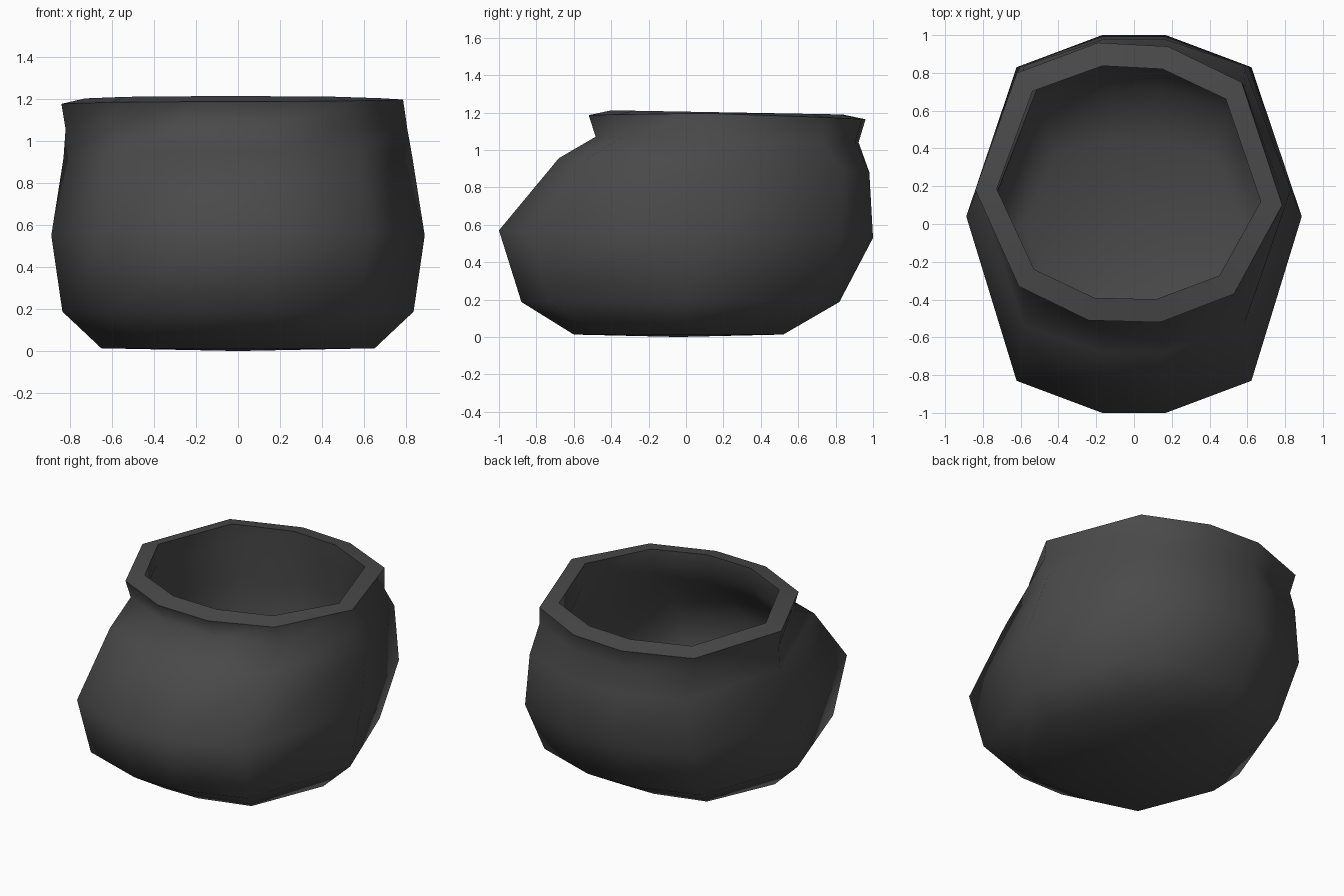
import bpy, bmesh

if "Cube" in bpy.data.objects:
    bpy.data.objects.remove(bpy.data.objects["Cube"], do_unlink=True)

# one dark grey material
mat = bpy.data.materials.new("dark grey")
mat.use_nodes = True
grey = (0.068, 0.068, 0.068, 1)
mat.diffuse_color = grey
bsdf = mat.node_tree.nodes["Principled BSDF"]
bsdf.inputs["Base Color"].default_value = grey
bsdf.inputs["Roughness"].default_value = 0.8

# ten-sided cross-section, counter-clockwise from the back right corner
BELLY = [(.19, 1), (-.19, 1), (-.70, .83), (-1, .04), (-.70, -.83),
         (-.19, -1), (.19, -1), (.70, -.83), (1, .04), (.70, .83)]
# slightly twisted opening
RIM = [(.18, .94), (-.19, .96), (-.62, .80), (-.84, .18), (-.61, -.33),
       (-.24, -.51), (.14, -.52), (.53, -.37), (.785, .10), (.57, .75)]


def section(half_x, front, back, z, tilt=0):
    """Belly section stretched between two depths and tilted along y."""
    mid, half = (front + back) / 2, (back - front) / 2
    return [(x * half_x, mid + y * half, z + tilt * (mid + y * half)) for x, y in BELLY]


def opening(scale_x, scale_y, z, shift=0, tilt=-.015, lift=0):
    """Rim outline scaled about its centre; lift raises the left corner."""
    return [(-.03 + (x + .03) * scale_x + shift, .215 + (y - .215) * scale_y,
             z + tilt * y + lift * max(0, x) ** 3) for x, y in RIM]


rings = [
    # outer wall, from the base up
    section(.65, -.60, .52, .013),
    section(.835, -.88, .82, .187),
    section(.888, -1.0, 1.0, .55, -.02),
    section(.83, -.68, .98, .925, -.045),
    opening(1, .95, 1.06, shift=.02, tilt=-.02),
    opening(1, 1, 1.178, lift=.04),
    # inner wall, from the rim down
    opening(.86, .835, 1.204),
    opening(.87, .85, 1.07),
    section(.72, -.56, .86, .87, -.045),
    section(.77, -.87, .88, .55, -.02),
    section(.73, -.78, .72, .25),
    section(.59, -.53, .45, .135),
]

# pouch skin
bm = bmesh.new()
loops = [[bm.verts.new(p) for p in ring] for ring in rings]
for low, high in zip(loops, loops[1:]):
    for i in range(10):
        j = (i + 1) % 10
        bm.faces.new((low[i], low[j], high[j], high[i]))

# underside and inside floor
for ring, z in ((loops[0], 0), (loops[-1], .12)):
    centre = bm.verts.new((0, -.04, z))
    for i in range(10):
        bm.faces.new((ring[i], ring[(i + 1) % 10], centre))
bmesh.ops.recalc_face_normals(bm, faces=bm.faces)

# smooth everywhere except the two edges of the flat rim
for face in bm.faces:
    face.smooth = True
for ring in loops[5:7]:
    for i in range(10):
        bm.edges.get((ring[i], ring[(i + 1) % 10])).smooth = False

mesh = bpy.data.meshes.new("pouch")
bm.to_mesh(mesh)
bm.free()
mesh.materials.append(mat)
bpy.context.collection.objects.link(bpy.data.objects.new("pouch", mesh))
